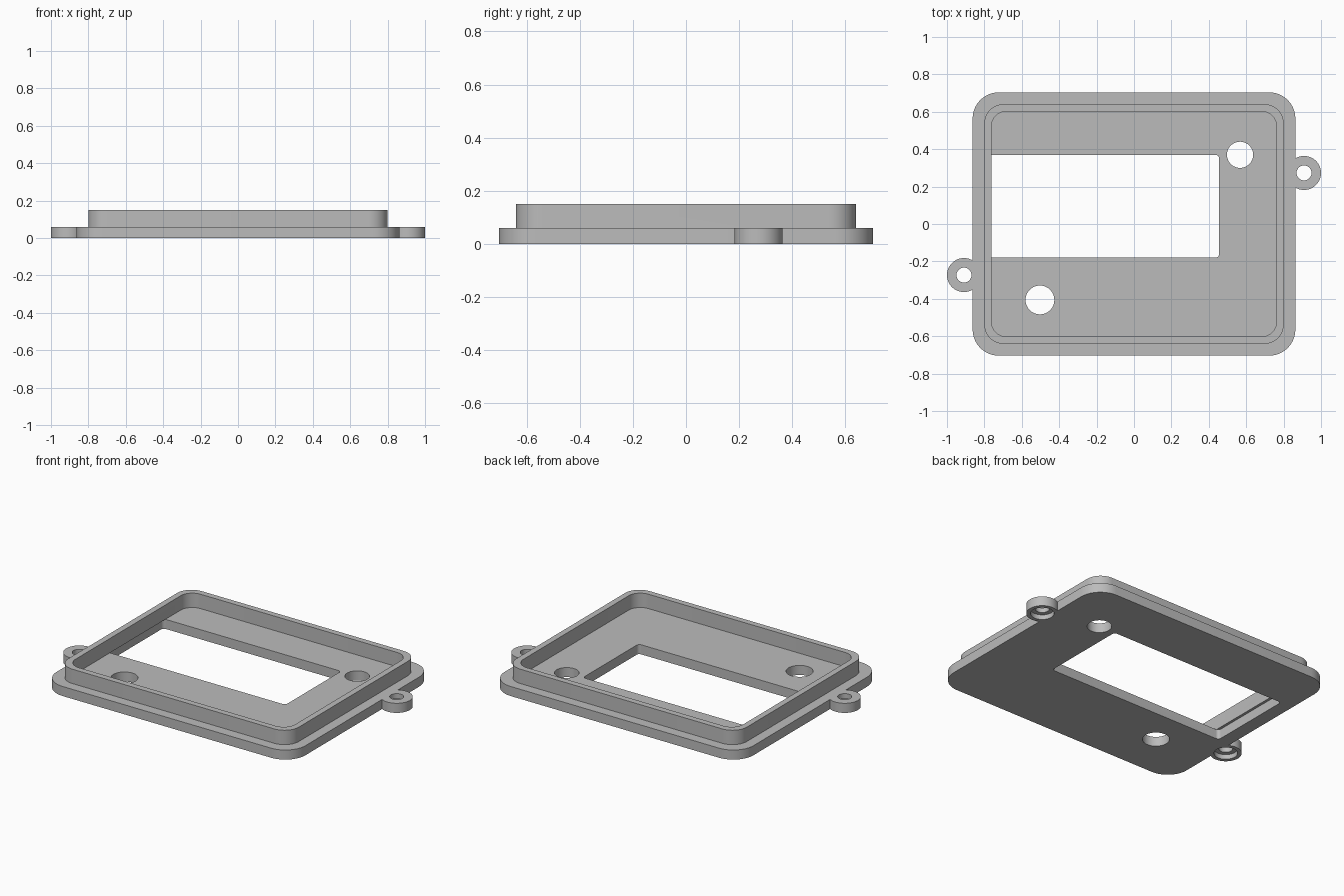
import bpy
import bmesh
from math import cos, sin, pi, radians

if "Cube" in bpy.data.objects:
    bpy.data.objects.remove(bpy.data.objects["Cube"], do_unlink=True)

grey = bpy.data.materials.new("plain_grey")
grey.use_nodes = True
grey.diffuse_color = (0.5, 0.5, 0.5, 1)
grey.node_tree.nodes["Principled BSDF"].inputs["Base Color"].default_value = (0.5, 0.5, 0.5, 1)


def prism(name, outline, z0, z1):
    """Extrude a flat outline between two heights."""
    bm = bmesh.new()
    face = bm.faces.new([bm.verts.new((x, y, z0)) for x, y in outline])
    top = bmesh.ops.extrude_face_region(bm, geom=[face])["geom"]
    bmesh.ops.translate(bm, vec=(0, 0, z1 - z0),
                        verts=[v for v in top if isinstance(v, bmesh.types.BMVert)])
    bmesh.ops.recalc_face_normals(bm, faces=bm.faces)
    mesh = bpy.data.meshes.new(name)
    bm.to_mesh(mesh)
    bm.free()
    mesh.materials.append(grey)
    obj = bpy.data.objects.new(name, mesh)
    bpy.context.collection.objects.link(obj)
    return obj


def rounded(x0, x1, y0, y1, r, steps=10):
    """Rectangle outline with round corners."""
    corners = [(x1 - r, y1 - r), (x0 + r, y1 - r), (x0 + r, y0 + r), (x1 - r, y0 + r)]
    return [(cx + r * cos((q + i / steps) * pi / 2), cy + r * sin((q + i / steps) * pi / 2))
            for q, (cx, cy) in enumerate(corners) for i in range(steps + 1)]


def circle(cx, cy, r, n=48):
    return [(cx + r * cos(2 * pi * i / n), cy + r * sin(2 * pi * i / n)) for i in range(n)]


def combine(target, tool, operation):
    """Apply a boolean and remove the tool object."""
    mod = target.modifiers.new(operation, "BOOLEAN")
    mod.operation, mod.solver, mod.object = operation, "EXACT", tool
    tool.hide_render = True
    with bpy.context.temp_override(object=target, active_object=target):
        bpy.ops.object.modifier_apply(modifier=mod.name)
    bpy.data.objects.remove(tool, do_unlink=True)


PLATE, TOP, LOW = 0.06, 0.15, -0.05
ears = [(s * 0.909, s * 0.273) for s in (1, -1)]

# Base plate with the two mounting ears
frame = prism("panel_frame", rounded(-0.863, 0.863, -0.704, 0.704, 0.14), 0, PLATE)
for x, y in ears:
    combine(frame, prism("mounting_ear", circle(x, y, 0.091), 0, PLATE), "UNION")

# Raised rim around a shallow pocket
combine(frame, prism("rim", rounded(-0.8, 0.8, -0.64, 0.64, 0.1), PLATE / 2, TOP), "UNION")
combine(frame, prism("pocket", rounded(-0.762, 0.762, -0.602, 0.602, 0.08), PLATE, TOP + 0.05),
        "DIFFERENCE")

# Display window, reaching slightly under the rim
combine(frame, prism("window", rounded(-0.778, 0.455, -0.18, 0.37, 0.02), LOW, PLATE),
        "DIFFERENCE")

# Round control holes
for x, y, r in ((0.567, 0.37, 0.07), (-0.503, -0.406, 0.077)):
    combine(frame, prism("control_hole", circle(x, y, r), LOW, 0.1), "DIFFERENCE")

# Screw holes, counterbored from below
for x, y in ears:
    combine(frame, prism("screw_hole", circle(x, y, 0.04), LOW, 0.1), "DIFFERENCE")
    combine(frame, prism("counterbore", circle(x, y, 0.067), LOW, 0.03), "DIFFERENCE")

bpy.ops.object.select_all(action="DESELECT")
frame.select_set(True)
bpy.context.view_layer.objects.active = frame
bpy.ops.object.shade_smooth_by_angle(angle=radians(30))
